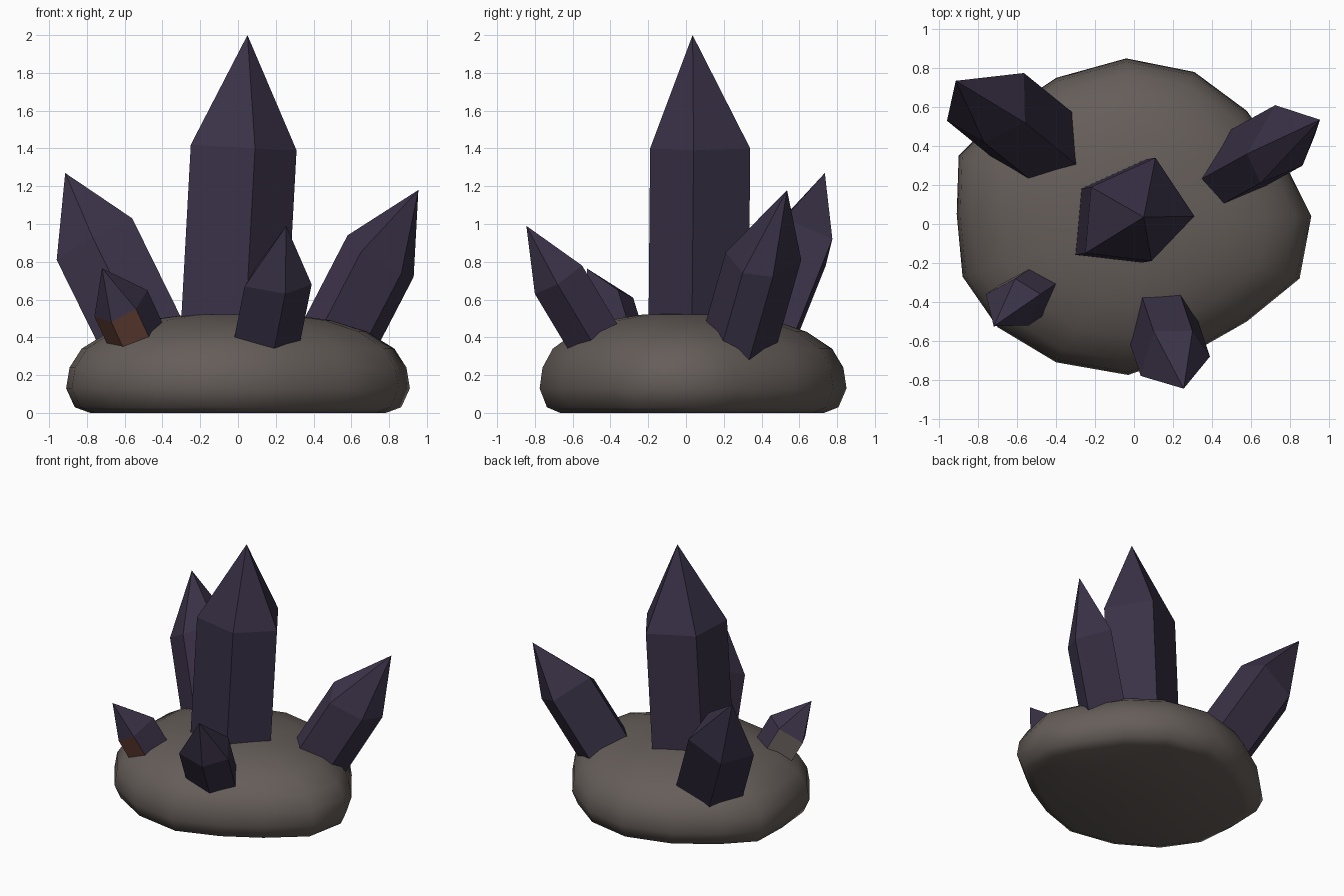
import bpy, bmesh, math
from mathutils import Vector

cube = bpy.data.objects.get("Cube")
if cube:
    bpy.data.objects.remove(cube, do_unlink=True)


def material(name, rgb):
    mat = bpy.data.materials.new(name)
    mat.use_nodes = True
    mat.diffuse_color = (*rgb, 1)
    mat.node_tree.nodes["Principled BSDF"].inputs["Base Color"].default_value = (*rgb, 1)
    return mat


STONE = material("grey brown stone", (0.13, 0.11, 0.10))
PURPLE = material("dark purple crystal", (0.042, 0.031, 0.062))
RUST = material("rust brown", (0.115, 0.045, 0.032))


def finish(name, bm, mats):
    bmesh.ops.recalc_face_normals(bm, faces=bm.faces)
    mesh = bpy.data.meshes.new(name)
    bm.to_mesh(mesh)
    bm.free()
    for mat in mats:
        mesh.materials.append(mat)
    obj = bpy.data.objects.new(name, mesh)
    bpy.context.collection.objects.link(obj)
    return obj


def bridge(bm, lower, upper):
    """Wall of quads between two rings; returns the faces in order."""
    n = len(lower)
    return [bm.faces.new((lower[i], lower[(i + 1) % n], upper[(i + 1) % n], upper[i]))
            for i in range(n)]


def crystal(name, tip, slope, shoulders, side_colours=None):
    """Pointed prism: a ring of shoulders drawn to a tip and swept down by slope."""
    bm = bmesh.new()
    ring = [bm.verts.new(p) for p in shoulders]
    foot = [bm.verts.new(Vector(p) + Vector(slope)) for p in shoulders]
    point = bm.verts.new(tip)
    sides = bridge(bm, foot, ring)
    bm.faces.new(foot)
    for i, v in enumerate(ring):
        bm.faces.new((v, ring[(i + 1) % len(ring)], point))
    for face, colour in zip(sides, side_colours or []):
        face.material_index = colour
    return finish(name, bm, [PURPLE, RUST, STONE])


# Rounded boulder: one irregular outline stacked at several heights
outline = [(-0.04, 0.85), (0.31, 0.78), (0.58, 0.58), (0.8, 0.26), (0.91, 0.04),
           (0.85, -0.28), (0.58, -0.5), (0.3, -0.66), (-0.03, -0.775), (-0.4, -0.71),
           (-0.7, -0.53), (-0.88, -0.27), (-0.91, 0.05), (-0.9, 0.35), (-0.7, 0.55),
           (-0.4, 0.75)]
levels = [(0, 0.86), (0.03, 0.95), (0.13, 1), (0.24, 0.98), (0.34, 0.91),
          (0.43, 0.75), (0.49, 0.54), (0.52, 0.3)]
bm = bmesh.new()
rings = [[bm.verts.new((x * s, y * s, z)) for x, y in outline] for z, s in levels]
for lower, upper in zip(rings, rings[1:]):
    bridge(bm, lower, upper)
bm.faces.new(rings[0])
crown = bm.verts.new((0, 0, 0.53))
top = rings[-1]
for i, v in enumerate(top):
    bm.faces.new((v, top[(i + 1) % len(top)], crown))
boulder = finish("boulder", bm, [STONE])
bpy.ops.object.select_all(action="DESELECT")
boulder.select_set(True)
bpy.context.view_layer.objects.active = boulder
bpy.ops.object.shade_smooth_by_angle(angle=math.radians(50))

# Tall central crystal
crystal("central_crystal", (0.05, 0.035, 2), (-0.06, -0.01, -1.1),
        [(-0.25, -0.15, 1.42), (0.09, -0.19, 1.4), (0.31, 0.04, 1.39),
         (0.11, 0.34, 1.4), (-0.22, 0.19, 1.41)])

# Leaning crystals around it
crystal("back_right_crystal", (-0.915, 0.735, 1.27), (0.32, -0.26, -0.65),
        [(-0.96, 0.53, 0.81), (-0.77, 0.42, 0.93), (-0.56, 0.52, 1.03),
         (-0.565, 0.775, 0.92), (-0.82, 0.74, 0.78)])
crystal("back_left_crystal", (0.955, 0.535, 1.18), (-0.29, -0.16, -0.56),
        [(0.58, 0.36, 0.94), (0.65, 0.21, 0.85), (0.865, 0.3, 0.74),
         (0.93, 0.46, 0.72), (0.725, 0.61, 0.81)])
crystal("front_left_crystal", (0.255, -0.845, 0.99), (-0.08, 0.24, -0.4),
        [(0.035, -0.78, 0.67), (0.25, -0.8, 0.63), (0.39, -0.68, 0.68),
         (0.3, -0.55, 0.78), (0.1, -0.55, 0.78)])

# Small crystal with rust and stone patches on its exposed sides
crystal("small_front_right_crystal", (-0.72, -0.525, 0.765), (0.12, 0.08, -0.26),
        [(-0.76, -0.36, 0.51), (-0.67, -0.52, 0.48), (-0.54, -0.52, 0.55),
         (-0.48, -0.36, 0.65), (-0.61, -0.28, 0.61)],
        side_colours=[1, 1, 0, 0, 2])
